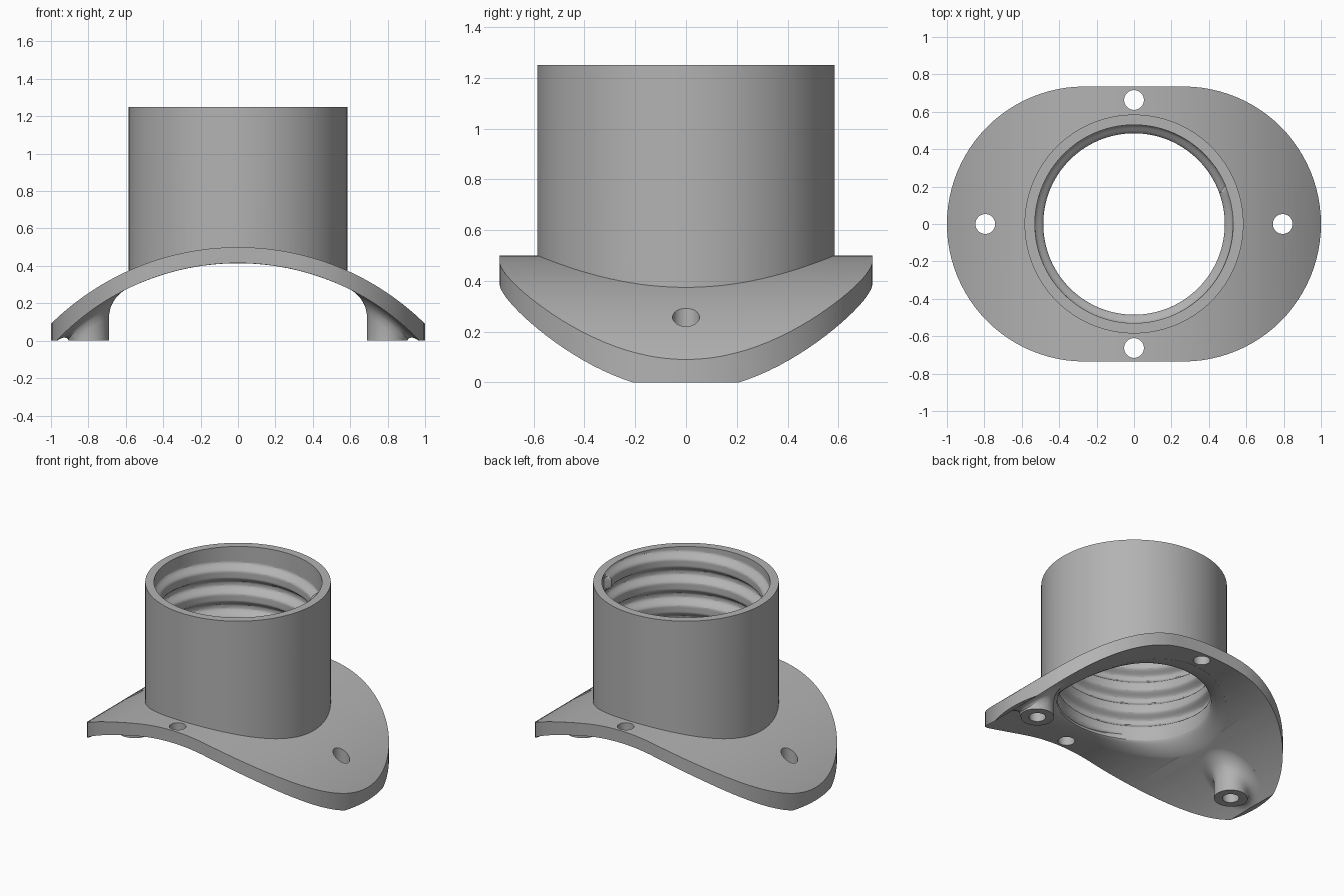
import bpy, bmesh, math
from math import sin, cos, pi, sqrt

cube = bpy.data.objects.get("Cube")
if cube:
    bpy.data.objects.remove(cube, do_unlink=True)

AXIS_Z = -0.925            # axis height of the curved saddle
R_TOP, R_UNDER = 1.425, 1.34
BORE, THREAD_ROOT, TUBE_R, TOP = 0.485, 0.53, 0.585, 1.25
PITCH = 0.16
BOSS_X, BOSS_R, FILLET = 0.795, 0.105, 0.09

gray = bpy.data.materials.new("plain gray")
gray.use_nodes = True
gray.diffuse_color = (0.45, 0.45, 0.45, 1)
gray.node_tree.nodes["Principled BSDF"].inputs["Base Color"].default_value = (0.45, 0.45, 0.45, 1)


def saddle(x, radius=R_UNDER):
    return AXIS_Z + sqrt(max(radius ** 2 - x * x, 0))


def skin(name, rings):
    """Closed solid from a list of equal-length rings, capped at both ends."""
    bm = bmesh.new()
    rows = [[bm.verts.new(p) for p in ring] for ring in rings]
    n = len(rows[0])
    for a, b in zip(rows, rows[1:]):
        for i in range(n):
            j = (i + 1) % n
            bm.faces.new((a[i], a[j], b[j], b[i]))
    bm.faces.new(rows[0][::-1])
    bm.faces.new(rows[-1])
    bmesh.ops.triangulate(bm, faces=[f for f in bm.faces if len(f.verts) == 4 and len(rows) > 2])
    bmesh.ops.recalc_face_normals(bm, faces=bm.faces)
    mesh = bpy.data.meshes.new(name)
    bm.to_mesh(mesh)
    bm.free()
    ob = bpy.data.objects.new(name, mesh)
    bpy.context.collection.objects.link(ob)
    mesh.materials.append(gray)
    return ob


def circle(x, y, z, r, n):
    return [(x + r * cos(2 * pi * i / n), y + r * sin(2 * pi * i / n), z) for i in range(n)]


def cylinder(name, x, y, r, z0, z1, n):
    return skin(name, [circle(x, y, z0, r, n), circle(x, y, z1, r, n)])


def polar(name, cx, profile, n):
    """Solid around a vertical axis whose heights may depend on x."""
    return skin(name, [[(x, y, height(x)) for x, y, _ in circle(cx, 0, 0, r, n)]
                       for r, height in profile])


def combine(body, tool, operation):
    mod = body.modifiers.new(operation, 'BOOLEAN')
    mod.operation, mod.solver, mod.object = operation, 'EXACT', tool
    bpy.context.view_layer.objects.active = body
    bpy.ops.object.modifier_apply(modifier=mod.name)
    bpy.data.objects.remove(tool, do_unlink=True)


def quarter(t):
    """Concave fillet falloff from 1 at t=0 to 0 at t=1."""
    return 1 - sqrt(max(1 - (1 - t) ** 2, 0))


# Curved plate swept front to back
xs = [-1.1 + 2.2 * i / 72 for i in range(73)]
section = [(x, saddle(x, R_TOP)) for x in xs] + [(x, saddle(x)) for x in reversed(xs)]
body = skin("flanged_threaded_socket", [[(x, y, z) for x, z in section] for y in (-1, 1)])

# Flared screw bosses under both ends
steps = [i / 10 for i in range(11)]
for side in (-1, 1):
    profile = [(BOSS_R, lambda x: -0.2)]
    for t in steps:
        profile.append((BOSS_R + FILLET * t,
                        lambda x, q=quarter(t): max(saddle(x) - FILLET * q, -0.15)))
    profile.append((BOSS_R + FILLET, lambda x: saddle(x) + 0.03))
    profile.append((BOSS_R * 0.3, lambda x: saddle(x) + 0.031))
    combine(body, polar("boss", side * BOSS_X, profile, 48), 'UNION')

# Round tube
z_base = saddle(TUBE_R) + 0.02
combine(body, cylinder("tube", 0, 0, TUBE_R, z_base, TOP, 128), 'UNION')

# Trim to an outline with straight sides and round ends
END_R, END_X = 0.735, 0.265
outline = []
for side, start in ((1, -pi / 2), (-1, pi / 2)):
    for i in range(49):
        a = start + pi * i / 48
        outline.append((side * END_X + END_R * cos(a), END_R * sin(a)))
trim = skin("outline_trim", [[(x, y, z) for x, y in outline] for z in (0, 2)])
combine(body, trim, 'INTERSECT')

# Rounded mouth where the bore leaves the underside
FLARE = 0.12
profile = [(BORE + FLARE, lambda x: saddle(x) - 0.3)]
for t in reversed(steps):
    profile.append((BORE - 0.01 + FLARE * t,
                    lambda x, q=quarter(t): saddle(x) - 0.001 + max(0.43 - saddle(x), 0.005) * q))
combine(body, polar("mouth_cutter", 0, profile, 96), 'DIFFERENCE')

# Bore with one helical thread ridge
N = 120
START = math.radians(20)


def bore_radius(turn, z):
    if z < 0.45:
        return BORE
    offset = (1.185 - turn * PITCH - z) / PITCH
    k = max(round(offset), 0)
    d = abs(offset - k) * PITCH
    t = min(max((0.07 - d) / 0.048, 0), 1)
    return THREAD_ROOT - (THREAD_ROOT - BORE) * t * t * (3 - 2 * t)


heights = [-0.1, 0.44] + [0.452 + 0.0095 * i for i in range(85)] + [1.4]
rings = []
for z in heights:
    ring = []
    for i in range(N):
        a, r = START - 2 * pi * i / N, bore_radius(i / N, z)
        ring.append((r * cos(a), r * sin(a), z))
    rings.append(ring)
combine(body, skin("bore_cutter", rings), 'DIFFERENCE')

# Four screw holes
for x, y in ((BOSS_X, 0), (-BOSS_X, 0), (0, 0.663), (0, -0.663)):
    combine(body, cylinder("hole_cutter", x, y, 0.053, -0.5, 0.9, 32), 'DIFFERENCE')

# Smooth shading with crisp edges
bpy.ops.object.select_all(action='DESELECT')
body.select_set(True)
bpy.context.view_layer.objects.active = body
bpy.ops.object.shade_smooth_by_angle(angle=math.radians(30))
